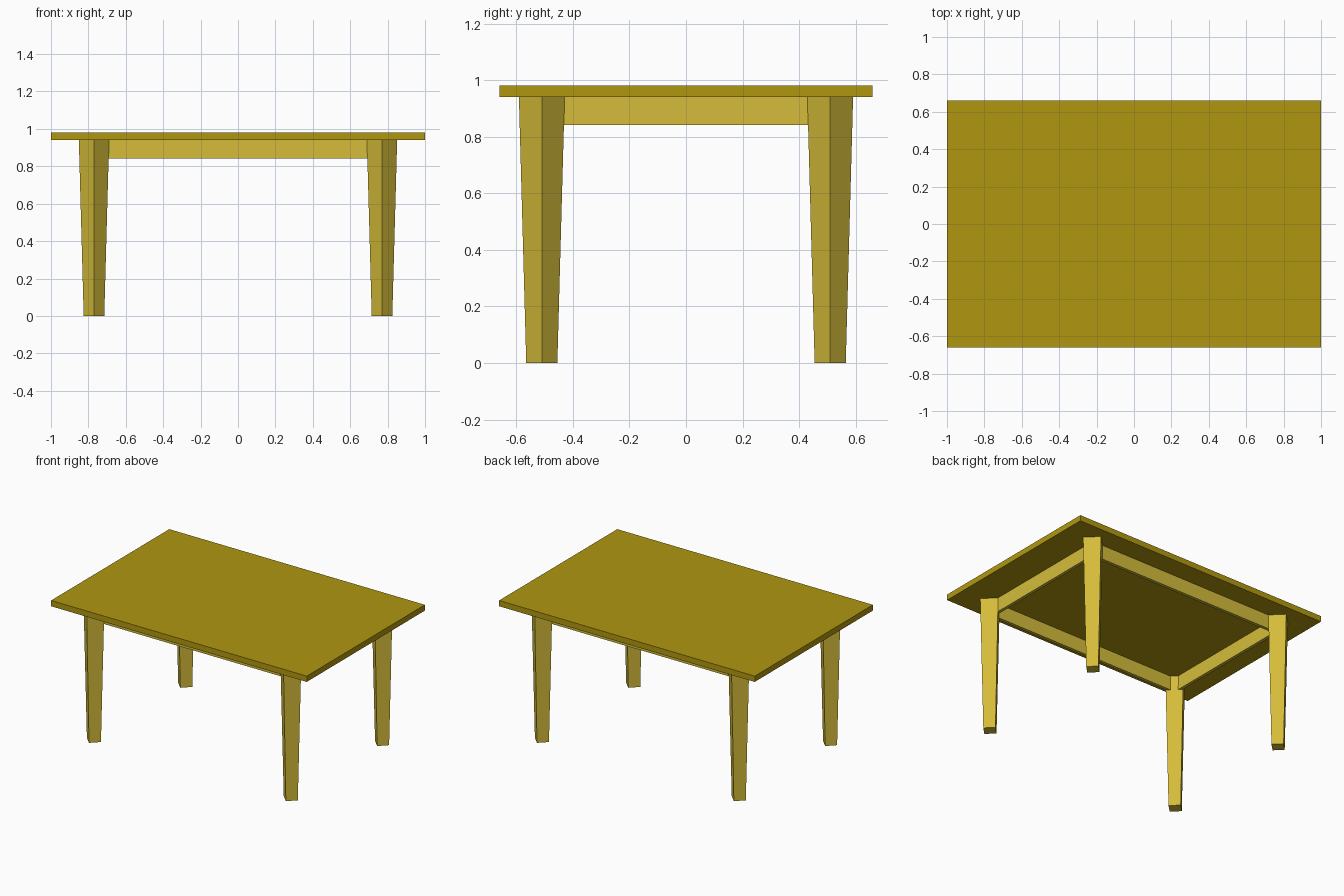
import bpy

if "Cube" in bpy.data.objects:
    bpy.data.objects.remove(bpy.data.objects["Cube"])

TOP_Z, HEIGHT = 0.941, 0.982     # underside and upper face of the table top
LEG_X, LEG_Y = 0.77, 0.51        # leg centres
APRON_T, APRON_H = 0.022, 0.1    # apron thickness and height

wood = bpy.data.materials.new("dark_wood")
wood.diffuse_color = (0.434, 0.309, 0.005, 1)
wood.use_nodes = True
wood.node_tree.nodes["Principled BSDF"].inputs["Base Color"].default_value = wood.diffuse_color
light_wood = bpy.data.materials.new("light_wood")
light_wood.diffuse_color = (0.66, 0.505, 0.041, 1)
light_wood.use_nodes = True
light_wood.node_tree.nodes["Principled BSDF"].inputs["Base Color"].default_value = light_wood.diffuse_color


def box(name, centre, size, mat):
    bpy.ops.mesh.primitive_cube_add(size=1, location=centre)
    ob = bpy.context.object
    ob.name = name
    ob.scale = size
    bpy.ops.object.transform_apply(location=False, rotation=False, scale=True)
    ob.data.materials.append(mat)


# Table top
box("table_top", (0, 0, (TOP_Z + HEIGHT) / 2), (2, 1.32, HEIGHT - TOP_Z), wood)

# Tapered four-sided legs, turned so that an edge faces outward on each axis
for sx, side in ((-1, "left"), (1, "right")):
    for sy, end in ((-1, "front"), (1, "back")):
        bpy.ops.mesh.primitive_cone_add(
            vertices=4, radius1=0.055, radius2=0.081, depth=TOP_Z,
            location=(sx * LEG_X, sy * LEG_Y, TOP_Z / 2))
        leg = bpy.context.object
        leg.name = f"{end}_{side}_leg"
        leg.data.materials.append(light_wood)

# Thin aprons between the legs, outer faces on the leg centre lines
ax, ay, az = LEG_X - APRON_T / 2, LEG_Y - APRON_T / 2, TOP_Z - APRON_H / 2
for s, side, end in ((-1, "left", "front"), (1, "right", "back")):
    box(f"{end}_apron", (0, s * ay, az), (2 * LEG_X - 0.08, APRON_T, APRON_H), light_wood)
    box(f"{side}_apron", (s * ax, 0, az), (APRON_T, 2 * LEG_Y - 0.08, APRON_H), light_wood)
